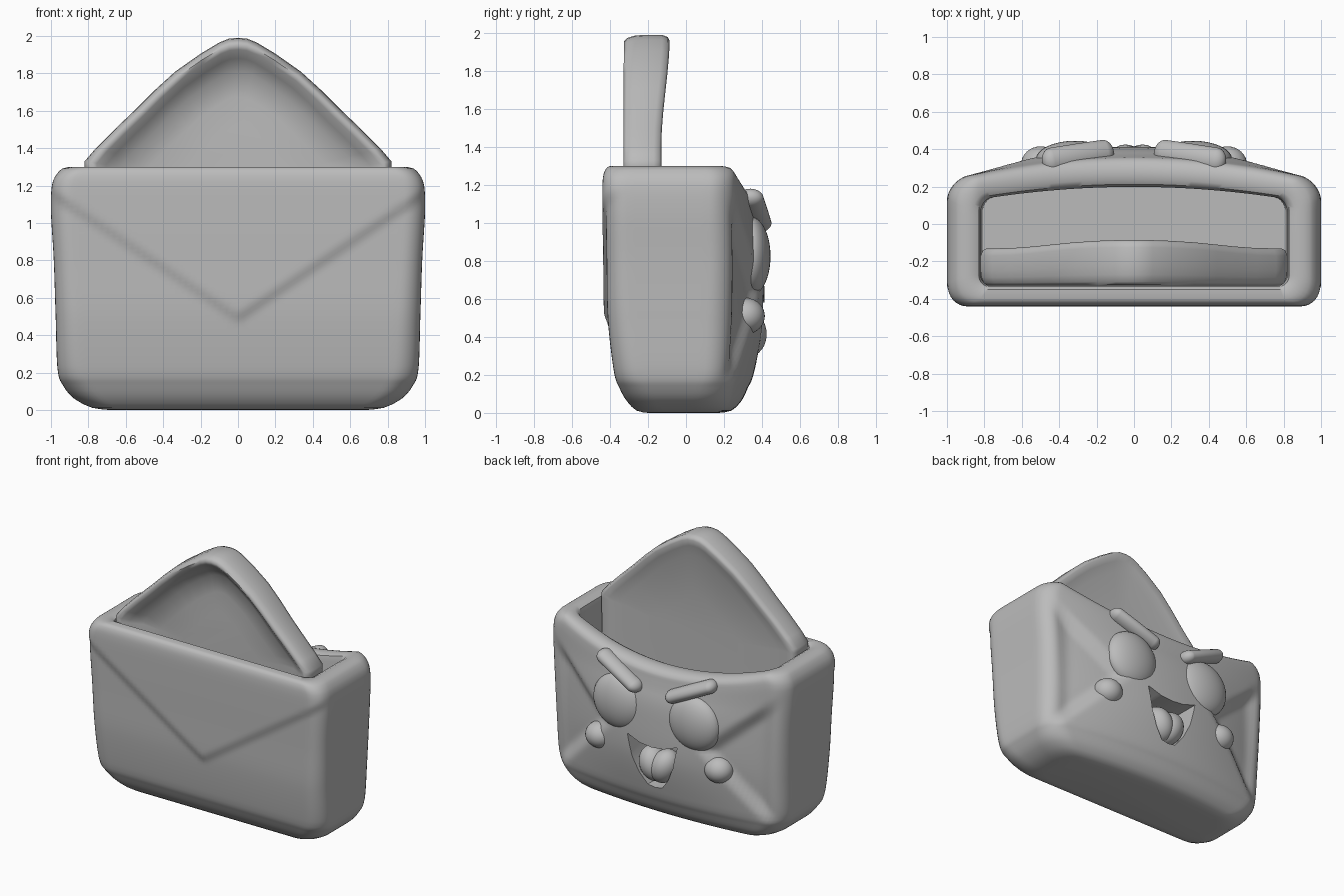
import bpy, bmesh, math
from mathutils import Matrix, Vector

cube = bpy.data.objects.get("Cube")
if cube:
    bpy.data.objects.remove(cube, do_unlink=True)

GREY = (0.5, 0.5, 0.5, 1)
mat = bpy.data.materials.new("soft grey")
mat.use_nodes = True
mat.diffuse_color = GREY
mat.node_tree.nodes["Principled BSDF"].inputs["Base Color"].default_value = GREY


def smooth(obj, angle):
    bpy.ops.object.select_all(action="DESELECT")
    obj.select_set(True)
    bpy.context.view_layer.objects.active = obj
    bpy.ops.object.shade_smooth_by_angle(angle=math.radians(angle))


def finish(bm, name, angle=50):
    bmesh.ops.recalc_face_normals(bm, faces=bm.faces)
    mesh = bpy.data.meshes.new(name)
    bm.to_mesh(mesh)
    bm.free()
    obj = bpy.data.objects.new(name, mesh)
    bpy.context.collection.objects.link(obj)
    mesh.materials.append(mat)
    smooth(obj, angle)
    return obj


def loft(loops):
    """Bridge equal closed loops and cap both ends."""
    bm = bmesh.new()
    rows = [[bm.verts.new(p) for p in loop] for loop in loops]
    n = len(rows[0])
    for a, b in zip(rows, rows[1:]):
        for i in range(n):
            j = (i + 1) % n
            bm.faces.new((a[i], a[j], b[j], b[i]))
    bm.faces.new(rows[0])
    bm.faces.new(rows[-1])
    return bm


def step(t):
    t = max(0, min(1, t))
    return t * t * (3 - 2 * t)


def spline(p, a, b, q, t):
    """Smooth curve from a to b, with neighbours p and q."""
    return a + (b - p) * (t / 2) + (p * 2 - a * 5 + b * 4 - q) * (t * t / 2) \
        + ((a - b) * 3 + q - p) * (t ** 3 / 2)


def rounded_rect(hw, y0, y1, r):
    corners = [(hw - r, y1 - r), (r - hw, y1 - r), (r - hw, y0 + r), (hw - r, y0 + r)]
    counts = (56, 10, 56, 10)
    pts = []
    for k, (cx, cy) in enumerate(corners):
        for i in range(9):
            a = math.pi / 2 * (k + i / 8)
            pts.append(Vector((cx + r * math.cos(a), cy + r * math.sin(a))))
        nx, ny = corners[(k + 1) % 4]
        a = math.pi / 2 * (k + 1)
        start = pts[-1].copy()
        end = Vector((nx + r * math.cos(a), ny + r * math.sin(a)))
        pts += [start.lerp(end, i / counts[k]) for i in range(1, counts[k])]
    return pts


def shape(p, z, bulge, outer):
    """Bow the back, fold the paper flaps and dip the back rim."""
    x, y = p
    ax = abs(x)
    back = step((y + .1) / .25)
    y += back * bulge * (1 - min(1, ax) ** 2)
    if outer:
        front = step((-y - .3) / .08)
        y -= front * .018 * step((z - .45 - .67 * ax) / .08)
        side = min(z - 1 + ax, .36 + .86 * ax - z)
        y -= back * .05 * step(side / .14) * step((.98 - ax) / .2)
    dip = .15 * max(0, 1 - (x / .85) ** 2) * step(y / .2) * step((z - .85) / .45)
    return (x, y, z - dip)


# Envelope body: height, half width, front, back, bulge, corner radius
outside = [(0, .68, -.2, .1, .08, .1), (.012, .78, -.26, .14, .1, .12),
           (.06, .875, -.31, .18, .11, .14), (.13, .935, -.35, .205, .12, .14),
           (.22, .965, -.38, .22, .14, .13), (.5, .975, -.412, .225, .185, .12),
           (.8, .985, -.418, .23, .175, .11), (1.06, 1, -.422, .23, .145, .11),
           (1.2, .995, -.422, .23, .13, .11), (1.26, .97, -.415, .22, .13, .11),
           (1.29, .94, -.4, .2, .12, .11), (1.3, .9, -.38, .17, .11, .1)]
inside = [(1.3, .86, -.35, .13, .11, .08), (1.285, .83, -.335, .11, .11, .06),
          (1.24, .82, -.33, .1, .11, .06), (.7, .815, -.33, .1, .11, .06),
          (.2, .81, -.33, .1, .11, .06)]


def ring(key, outer):
    z, hw, y0, y1, bulge, r = key
    return [shape(p, z, bulge, outer) for p in rounded_rect(hw, y0, y1, r)]


keys = [Vector(k) for k in outside]
loops = []
for i in range(len(keys) - 1):
    a, b = keys[i], keys[i + 1]
    count = max(2, round((b[0] - a[0]) / .02))
    before, after = keys[max(0, i - 1)], keys[min(len(keys) - 1, i + 2)]
    loops += [ring(spline(before, a, b, after, k / count), True) for k in range(count)]
loops.append(ring(keys[-1], True))
loops += [ring(k, False) for k in inside]
body = finish(loft(loops), "envelope_body")

# Mouth opening cut through the back wall
half = [(0, .26), (.06, .27), (.12, .35), (.17, .46), (.21, .63), (.1, .59)]
outline = half + [(0, .58)] + [(-x, z) for x, z in reversed(half[1:])]
cutter = finish(loft([[(x, y, z) for x, z in outline] for y in (0, .7)]), "mouth_cutter")
cutter.hide_render = True
cut = body.modifiers.new("mouth", "BOOLEAN")
cut.operation = "DIFFERENCE"
cut.object = cutter
cut.solver = "EXACT"
bpy.context.view_layer.objects.active = body
bpy.ops.object.modifier_apply(modifier=cut.name)
bpy.data.objects.remove(cutter, do_unlink=True)
smooth(body, 40)

# Raised pointed flap with a recessed front panel
right = [(.81, .25), (.815, 1), (.82, 1.3), (.82, 1.33), (.76, 1.4), (.66, 1.5), (.555, 1.6),
         (.445, 1.71), (.335, 1.81), (.2, 1.905), (.1, 1.965), (.05, 1.985)]
profile = right + [(0, 1.99)] + [(-x, z) for x, z in reversed(right)]
layers = [(.4, -.155), (.8, -.15), (.9, -.14), (.96, -.13), (.985, -.14), (1, -.17),
          (1, -.25), (.995, -.285), (.98, -.315), (.955, -.33), (.92, -.32), (.86, -.285),
          (.77, -.235), (.6, -.215), (.4, -.21)]


def flap_loop(s, y):
    loop = []
    for x, z in profile:
        zz = 1.2 + (z - 1.2) * s
        loop.append((x * s, y + .045 * step((zz - 1.4) / .6) * step((y + .36) / .2), zz))
    return loop


finish(loft([flap_loop(s, y) for s, y in layers]), "open_flap", 70)


# Rounded facial features on the back
def blob(name, loc, radii, tilt=0, stretch=0, yaw=0):
    bm = bmesh.new()
    bmesh.ops.create_uvsphere(bm, u_segments=32, v_segments=20, radius=1)
    for v in bm.verts:
        z = v.co.z
        v.co = Vector(c * r for c, r in zip(v.co, radii))
        if abs(z) > .01:
            v.co.z += math.copysign(stretch, z)
    turn = Matrix.Rotation(yaw, 4, "Z") @ Matrix.Rotation(tilt, 4, "Y")
    bm.transform(Matrix.Translation(loc) @ turn)
    return finish(bm, name)


for s, label in ((1, "left"), (-1, "right")):
    blob(label + "_eye", (.315 * s, .345, .825), (.21, .1, .205))
    blob(label + "_eyebrow", (.3 * s, .36, 1.065), (.05, .07, .06), s * math.radians(65), .15, -.15 * s)
    blob(label + "_cheek", (.5 * s, .315, .51), (.105, .1, .095))
    blob(label + "_tongue_half", (.045 * s, .315, .415), (.1, .11, .13), .4 * s)
